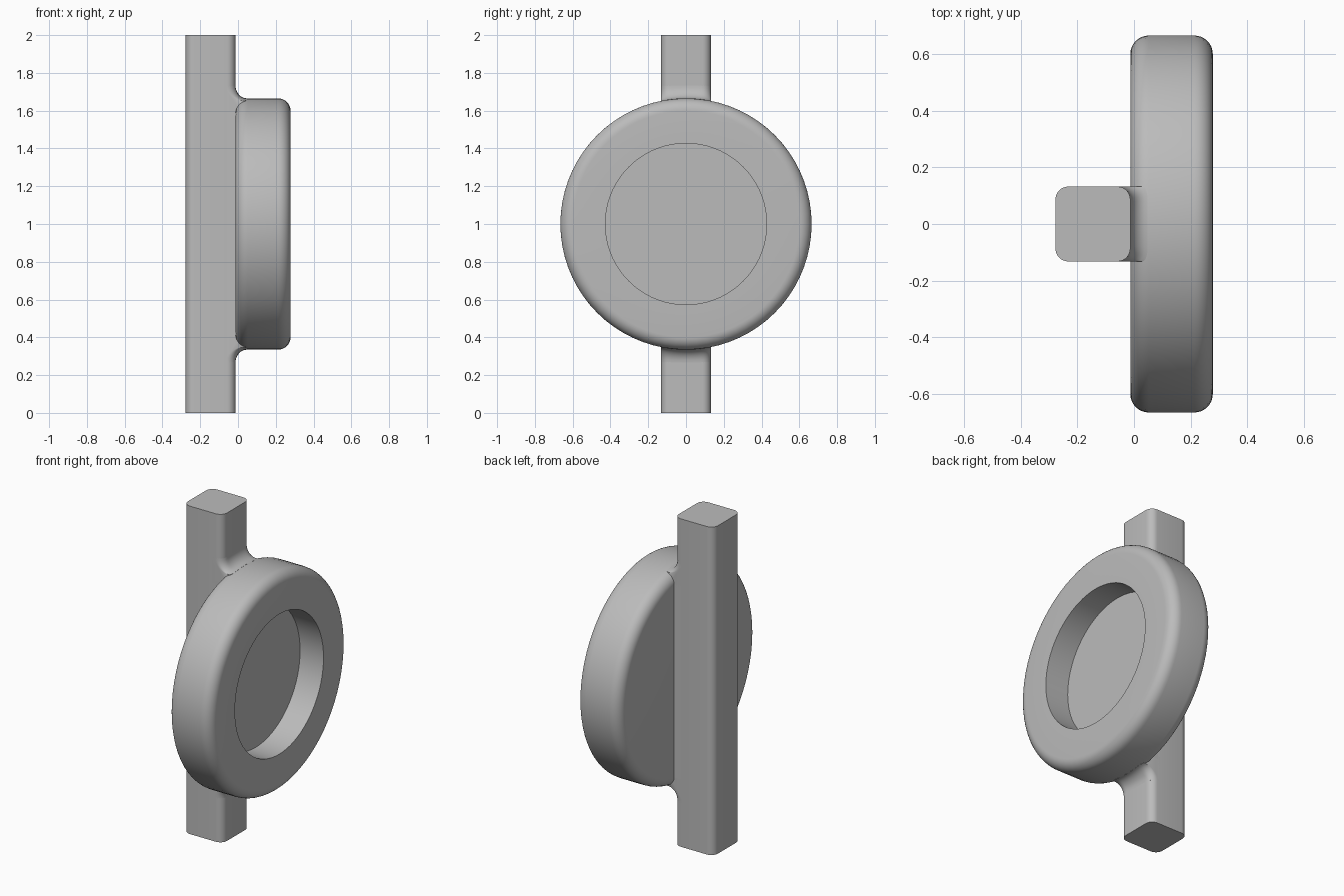
import bpy, bmesh
from math import sin, cos, pi, sqrt, radians
from mathutils import Matrix

cube = bpy.data.objects.get("Cube")
if cube:
    bpy.data.objects.remove(cube, do_unlink=True)

grey = bpy.data.materials.new("plain grey")
grey.use_nodes = True
colour = (0.5, 0.5, 0.5, 1)
grey.diffuse_color = colour
grey.node_tree.nodes["Principled BSDF"].inputs["Base Color"].default_value = colour

BACK, FRONT = -0.013, 0.278      # disc faces along x
RADIUS, ROUND = 0.665, 0.065     # disc radius and edge rounding
HALF, CORNER = 0.132, 0.045      # bar half width and corner rounding
BAR_X = BACK - HALF


def finish(bm, name):
    bmesh.ops.remove_doubles(bm, verts=bm.verts, dist=1e-5)
    bmesh.ops.recalc_face_normals(bm, faces=bm.faces)
    mesh = bpy.data.meshes.new(name)
    bm.to_mesh(mesh)
    bm.free()
    mesh.materials.append(grey)
    obj = bpy.data.objects.new(name, mesh)
    bpy.context.collection.objects.link(obj)
    bpy.ops.object.select_all(action='DESELECT')
    obj.select_set(True)
    bpy.context.view_layer.objects.active = obj
    bpy.ops.object.shade_smooth_by_angle(angle=radians(35))
    return obj


def arc(cx, cy, r, start, end, steps=8):
    angles = [start + (end - start) * i / steps for i in range(steps + 1)]
    return [(cx + r * cos(a), cy + r * sin(a)) for a in angles]


# Upright bar: rounded square section extruded upward
bm = bmesh.new()
inner = HALF - CORNER
section = []
for k, (sx, sy) in enumerate([(1, 1), (-1, 1), (-1, -1), (1, -1)]):
    section += arc(BAR_X + sx * inner, sy * inner, CORNER, k * pi / 2, (k + 1) * pi / 2)
base = bm.faces.new([bm.verts.new((x, y, 0)) for x, y in section])
top = bmesh.ops.extrude_face_region(bm, geom=[base], use_keep_orig=True)
bmesh.ops.translate(bm, vec=(0, 0, 2),
                    verts=[v for v in top["geom"] if isinstance(v, bmesh.types.BMVert)])
finish(bm, "upright_bar")

# Disc with rounded rims and a round recess, spun about the x axis
bm = bmesh.new()
edge = RADIUS - ROUND
profile = [(0.12, 0), (0.12, 0.427), (FRONT, 0.427)]
profile += arc(FRONT - ROUND, edge, ROUND, 0, pi / 2)
profile += arc(BACK + ROUND, edge, ROUND, pi / 2, pi)
profile += [(BACK, 0)]
verts = [bm.verts.new((x, 0, 1 + r)) for x, r in profile]
edges = [bm.edges.new(pair) for pair in zip(verts, verts[1:])]
bmesh.ops.spin(bm, geom=verts + edges, cent=(0, 0, 1), axis=(1, 0, 0),
               angle=2 * pi, steps=72)
finish(bm, "recessed_disc")

# Square backing that fills the bar's rounded corners behind the disc
bm = bmesh.new()
bmesh.ops.create_cube(bm, size=1, matrix=Matrix.Translation((BACK - 0.02, 0, 1))
                      @ Matrix.Diagonal((0.06, 2 * HALF, 2 * edge - 0.02, 1)))
finish(bm, "bar_backing")


# Concave fillets that blend the bar into the disc rim, above and below
def fillet(name, side):
    bm = bmesh.new()
    rows = []
    for i in range(25):
        y = -HALF * cos(pi * i / 24)
        over = max(0, abs(y) - inner)
        inset = CORNER - sqrt(max(0, CORNER ** 2 - over ** 2))
        wall, tip = BACK - inset, 0.048 - 0.4 * inset
        rim = sqrt(RADIUS ** 2 - y * y)
        high = RADIUS + 0.068
        curve = [(wall + (tip - wall) * (1 - cos(t * pi / 16)),
                  high + (rim - high) * sin(t * pi / 16)) for t in range(9)]
        curve += [(tip, rim - 0.08), (BACK - CORNER - 0.02, rim - 0.08),
                  (BACK - CORNER - 0.02, high)]
        rows.append([bm.verts.new((x, y, 1 + side * z)) for x, z in curve])
    n = len(rows[0])
    for a, b in zip(rows, rows[1:]):
        for j in range(n):
            k = (j + 1) % n
            bm.faces.new((a[j], a[k], b[k], b[j]))
    bm.faces.new(rows[0])
    bm.faces.new(rows[-1])
    finish(bm, name)


fillet("upper_fillet", 1)
fillet("lower_fillet", -1)
